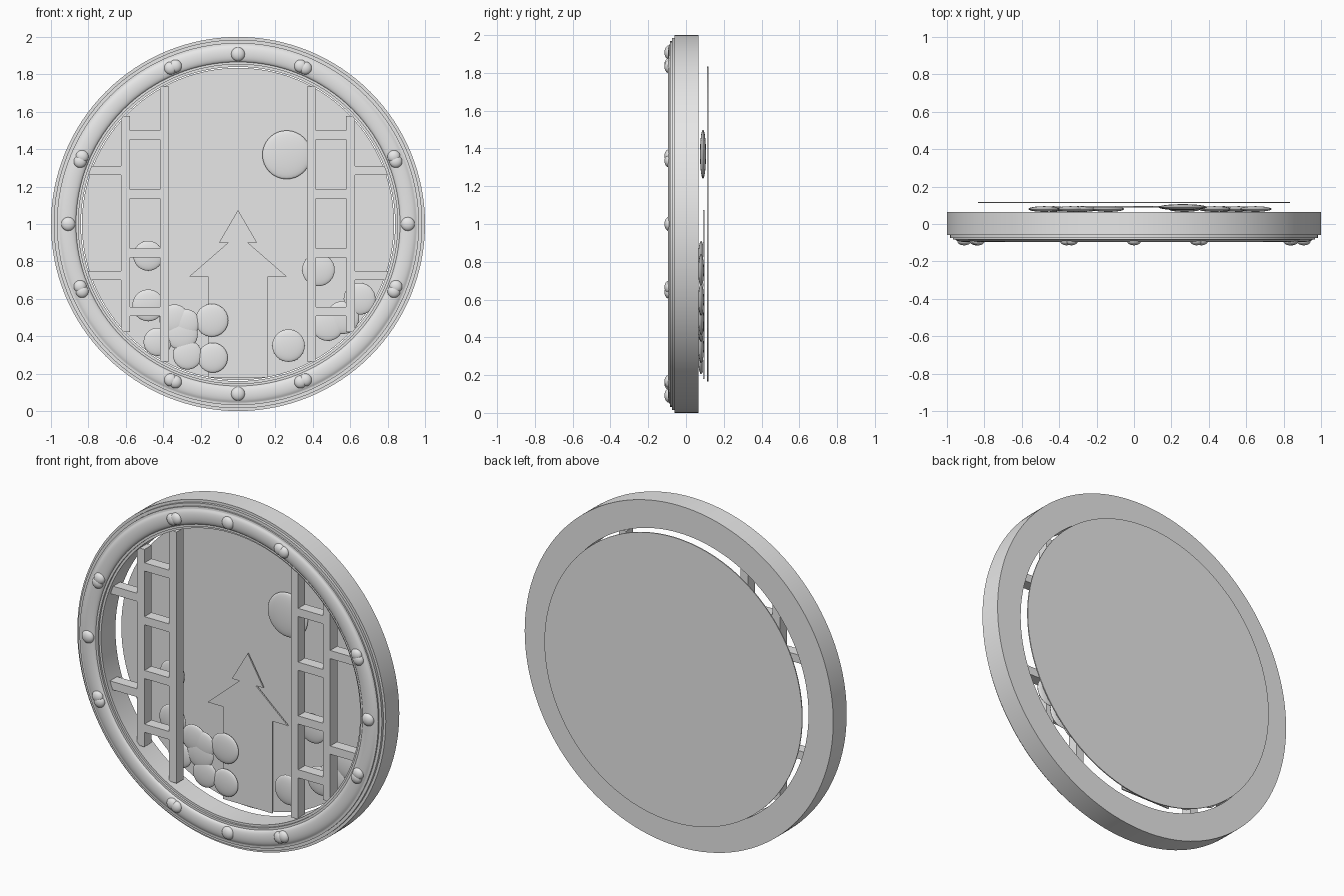
import bpy, bmesh, math
from mathutils import Matrix, Vector

cube = bpy.data.objects.get("Cube")
if cube:
    bpy.data.objects.remove(cube, do_unlink=True)

grey = bpy.data.materials.new("plain_grey")
grey.use_nodes = True
grey.diffuse_color = (0.8, 0.8, 0.8, 1)
grey.node_tree.nodes["Principled BSDF"].inputs["Base Color"].default_value = (0.8, 0.8, 0.8, 1)

CENTRE = 1.0    # height of the hoop's centre
OPENING = 0.835  # radius of the opening


def finish(name, bm, smooth=False):
    bmesh.ops.recalc_face_normals(bm, faces=bm.faces[:])
    mesh = bpy.data.meshes.new(name)
    bm.to_mesh(mesh)
    bm.free()
    mesh.materials.append(grey)
    obj = bpy.data.objects.new(name, mesh)
    bpy.context.collection.objects.link(obj)
    if smooth:
        bpy.ops.object.select_all(action='DESELECT')
        obj.select_set(True)
        bpy.context.view_layer.objects.active = obj
        bpy.ops.object.shade_smooth_by_angle(angle=math.radians(35))
    return obj


def prism(name, outline, front, back):
    """Extrude an outline of (x, z) points from front to back."""
    bm = bmesh.new()
    face = bm.faces.new([bm.verts.new((x, front, z)) for x, z in outline])
    out = bmesh.ops.extrude_face_region(bm, geom=[face])
    moved = [v for v in out["geom"] if isinstance(v, bmesh.types.BMVert)]
    bmesh.ops.translate(bm, verts=moved, vec=(0, back - front, 0))
    return finish(name, bm)


def pebble(name, x, y, z, radius, depth):
    """A sphere flattened along the depth."""
    bm = bmesh.new()
    turn = Matrix.Rotation(math.pi / 2, 4, 'X')
    place = Matrix.Translation((x, y, z)) @ Matrix.Diagonal((radius, depth, radius, 1)) @ turn
    bmesh.ops.create_uvsphere(bm, u_segments=32, v_segments=16, radius=1, matrix=place)
    return finish(name, bm, smooth=True)


def reach(offset):
    """Half length of the opening's chord at an offset from its centre."""
    return math.sqrt(OPENING ** 2 - offset ** 2)


# Hoop: stepped rim with a rounded bead on the front
profile = [(0.84, 0.065), (1, 0.065), (1, -0.06), (0.985, -0.06), (0.985, -0.075),
           (0.968, -0.075), (0.968, -0.084), (0.956, -0.084)]
for i in range(1, 10):
    a = math.pi * i / 10
    profile.append((0.911 + 0.045 * math.cos(a), -0.08 - 0.016 * math.sin(a)))
profile += [(0.866, -0.08), (0.853, -0.08), (0.853, -0.068), (0.84, -0.068)]
bm = bmesh.new()
ring = [bm.verts.new((r, y, CENTRE)) for r, y in profile]
edges = [bm.edges.new((a, b)) for a, b in zip(ring, ring[1:] + ring[:1])]
bmesh.ops.spin(bm, geom=ring + edges, cent=(0, 0, CENTRE), axis=(0, 1, 0),
               angle=2 * math.pi, steps=128, use_merge=True)
bmesh.ops.remove_doubles(bm, verts=bm.verts[:], dist=0.0001)
finish("hoop", bm, smooth=True)

# Studs: single on the axes, paired beside them
for quarter in range(4):
    for step in (-22.5, 0, 22.5):
        for shift in ((0,) if step == 0 else (-0.9, 0.9)):
            a = math.radians(90 * quarter + step + shift)
            pebble("stud", 0.908 * math.cos(a), -0.092, CENTRE + 0.908 * math.sin(a),
                   0.037 if step == 0 else 0.034, 0.022)

# Back plate
segments = 96
circle = [(OPENING * math.cos(2 * math.pi * i / segments),
           CENTRE + OPENING * math.sin(2 * math.pi * i / segments)) for i in range(segments)]
prism("back_plate", circle, 0.112, 0.118)


# Ladders on both sides
def bar(name, x0, x1, z0, z1):
    prism(name, [(x0, z0), (x1, z0), (x1, z1), (x0, z1)], -0.04, 0.025)


for side, word in ((1, "left"), (-1, "right")):
    for inner in (0.37, 0.578):
        h = reach(inner + 0.024)
        bar(word + "_post", side * inner, side * (inner + 0.048), CENTRE - h, CENTRE + h)
    for i in range(4):
        z = 0.531 + 0.315 * i
        bar(word + "_rung", side * 0.417, side * 0.578, z - 0.024, z + 0.024)
    for z in (0.725, 1.285):
        bar(word + "_outer_rung", side * 0.626, side * (reach(z - CENTRE) + 0.02),
            z - 0.024, z + 0.024)

# Arrow-shaped tower
half = [(0.16, 0.18), (0.16, 0.72), (0.26, 0.72), (0.053, 0.9), (0.102, 0.9)]
prism("tower", half + [(0, 1.075)] + [(-x, z) for x, z in reversed(half)], 0.089, 0.097)

# Round moon and bushes
pebble("moon", 0.26, 0.09, 1.37, 0.13, 0.016)
bushes = [(-0.48, 0.83, 0.08), (-0.48, 0.565, 0.085), (-0.14, 0.485, 0.088),
          (-0.135, 0.285, 0.08), (-0.27, 0.3, 0.078), (-0.43, 0.37, 0.075),
          (-0.34, 0.49, 0.08), (-0.28, 0.47, 0.075), (-0.3, 0.41, 0.085),
          (0.43, 0.755, 0.087), (0.27, 0.35, 0.087), (0.65, 0.6, 0.085),
          (0.48, 0.46, 0.085), (0.56, 0.5, 0.088)]
for x, z, r in bushes:
    pebble("bush", x, 0.08, z, r, 0.015)
